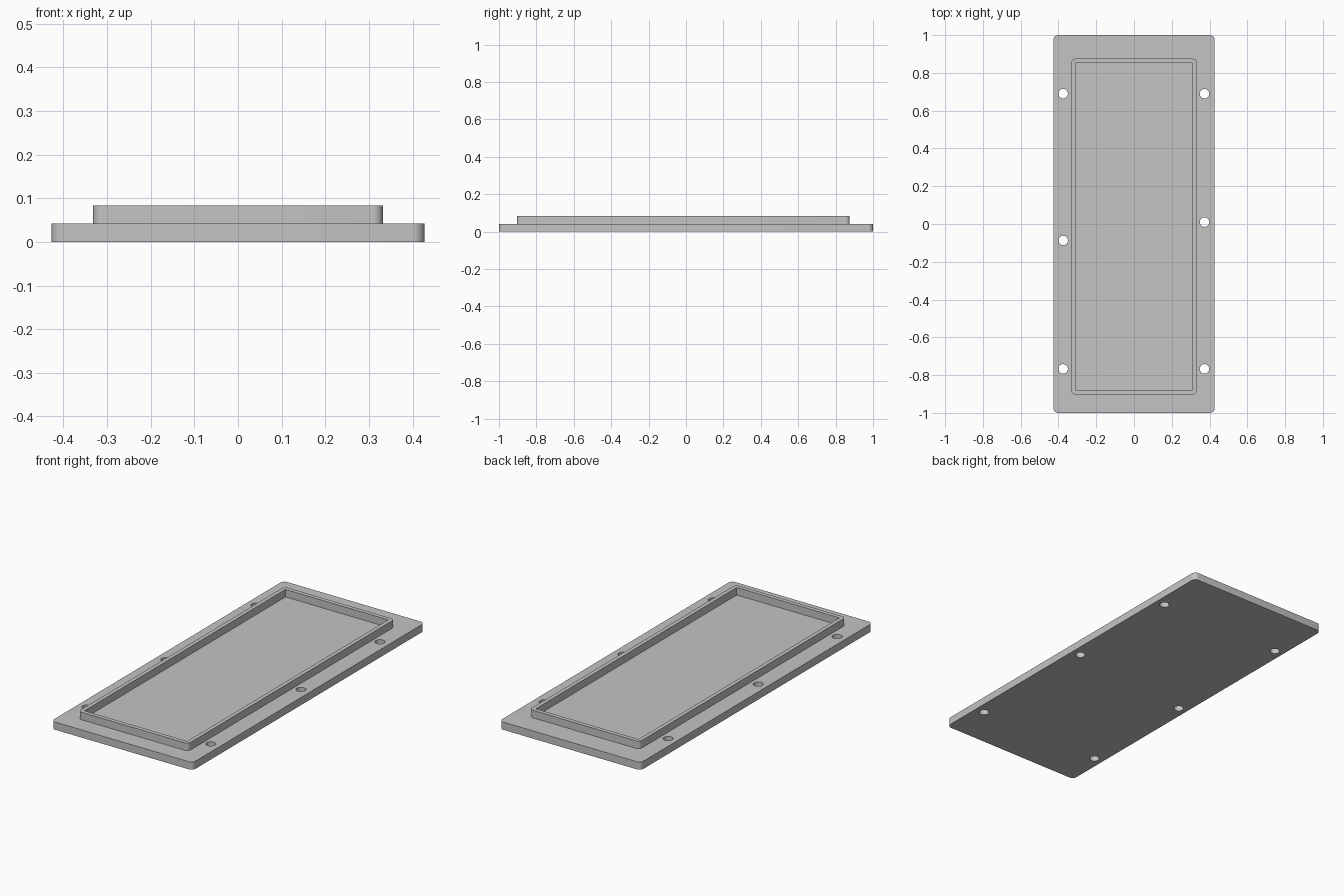
import bpy, bmesh, math

if "Cube" in bpy.data.objects:
    bpy.data.objects.remove(bpy.data.objects["Cube"])

grey = bpy.data.materials.new("grey_plastic")
grey.diffuse_color = (0.55, 0.55, 0.55, 1)
grey.use_nodes = True
grey.node_tree.nodes["Principled BSDF"].inputs["Base Color"].default_value = grey.diffuse_color


def prism(name, points, z0, z1):
    """Extrude a closed outline from z0 to z1."""
    bm = bmesh.new()
    base = bm.faces.new([bm.verts.new((x, y, z0)) for x, y in points])
    top = bmesh.ops.extrude_face_region(bm, geom=[base])["geom"]
    for v in top:
        if isinstance(v, bmesh.types.BMVert):
            v.co.z = z1
    bmesh.ops.recalc_face_normals(bm, faces=bm.faces)
    mesh = bpy.data.meshes.new(name)
    bm.to_mesh(mesh)
    bm.free()
    mesh.materials.append(grey)
    obj = bpy.data.objects.new(name, mesh)
    bpy.context.collection.objects.link(obj)
    return obj


def rounded_rect(x, y0, y1, r, steps=8):
    """Rectangle outline from -x to x and y0 to y1 with round corners."""
    pts = []
    corners = [(x - r, y1 - r), (r - x, y1 - r), (r - x, y0 + r), (x - r, y0 + r)]
    for i, (cx, cy) in enumerate(corners):
        for s in range(steps + 1):
            a = math.pi / 2 * (i + s / steps)
            pts.append((cx + r * math.cos(a), cy + r * math.sin(a)))
    return pts


def circle(cx, cy, r, n=32):
    return [(cx + r * math.cos(2 * math.pi * i / n),
             cy + r * math.sin(2 * math.pi * i / n)) for i in range(n)]


def combine(target, tool, operation):
    mod = target.modifiers.new(operation, "BOOLEAN")
    mod.operation = operation
    mod.solver = "EXACT"
    mod.object = tool
    bpy.context.view_layer.objects.active = target
    bpy.ops.object.modifier_apply(modifier=mod.name)
    bpy.data.objects.remove(tool)


# Base plate with the raised lip fused on top
cover = prism("cover_plate", rounded_rect(0.427, -1.0, 1.0, 0.026), 0, 0.042)
lip = prism("raised_lip", rounded_rect(0.332, -0.903, 0.875, 0.022), 0.02, 0.083)
combine(cover, lip, "UNION")

# Square-cornered recess inside the lip
pocket = prism("recess_cutter",
               [(-0.31, -0.88), (0.31, -0.88), (0.31, 0.852), (-0.31, 0.852)],
               0.042, 0.12)
combine(cover, pocket, "DIFFERENCE")

# Screw holes along both long edges
for x, y in [(-0.375, 0.69), (-0.375, -0.087), (-0.375, -0.767),
             (0.373, 0.69), (0.373, 0.01), (0.373, -0.767)]:
    combine(cover, prism("hole_cutter", circle(x, y, 0.025), -0.05, 0.1), "DIFFERENCE")

bpy.ops.object.select_all(action="DESELECT")
cover.select_set(True)
bpy.context.view_layer.objects.active = cover
bpy.ops.object.shade_smooth_by_angle(angle=math.radians(30))
